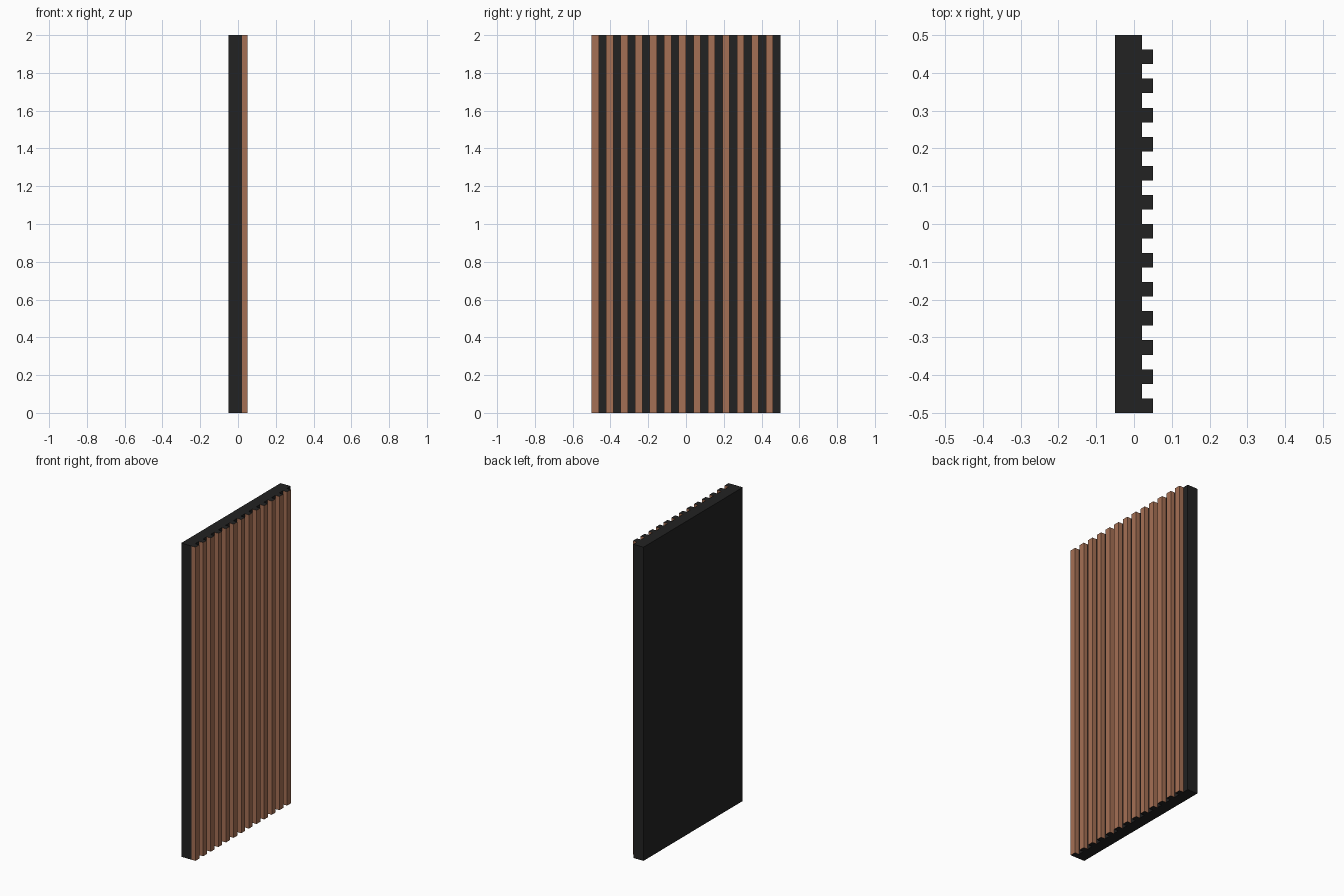
import bpy, bmesh
from mathutils import Vector

if "Cube" in bpy.data.objects:
    bpy.data.objects.remove(bpy.data.objects["Cube"])


def material(name, rgb):
    m = bpy.data.materials.new(name)
    m.diffuse_color = (*rgb, 1.0)
    m.use_nodes = True
    m.node_tree.nodes["Principled BSDF"].inputs["Base Color"].default_value = m.diffuse_color
    return m


black = material("black felt", (0.016, 0.016, 0.016))
wood = material("brown wood", (0.376, 0.162, 0.089))

HEIGHT, COUNT = 2.0, 13
BACK_X, FELT_X, FRONT_X = -0.05, 0.021, 0.05
PITCH = 1.0 / COUNT


def box(name, lo, hi, mats):
    """Box between two corners; top and bottom use slot 0, sides the last slot."""
    lo, hi = Vector(lo), Vector(hi)
    bm = bmesh.new()
    bmesh.ops.create_cube(bm, size=1)
    for v in bm.verts:
        v.co = Vector(a * b for a, b in zip(v.co, hi - lo)) + (lo + hi) / 2
    bm.normal_update()
    for f in bm.faces:
        f.material_index = 0 if abs(f.normal.z) > 0.5 else len(mats) - 1
    mesh = bpy.data.meshes.new(name)
    bm.to_mesh(mesh)
    bm.free()
    for m in mats:
        mesh.materials.append(m)
    obj = bpy.data.objects.new(name, mesh)
    bpy.context.collection.objects.link(obj)
    return obj


# Backing board
box("backing_board", (BACK_X, -0.5, 0), (FELT_X, 0.5, HEIGHT), [black])

# Vertical slats: wood sides with black ends, gap as wide as a slat
for i in range(COUNT):
    y = -0.5 + i * PITCH
    box(f"slat_{i + 1}", (FELT_X, y, 0), (FRONT_X, y + PITCH / 2, HEIGHT), [black, wood])
